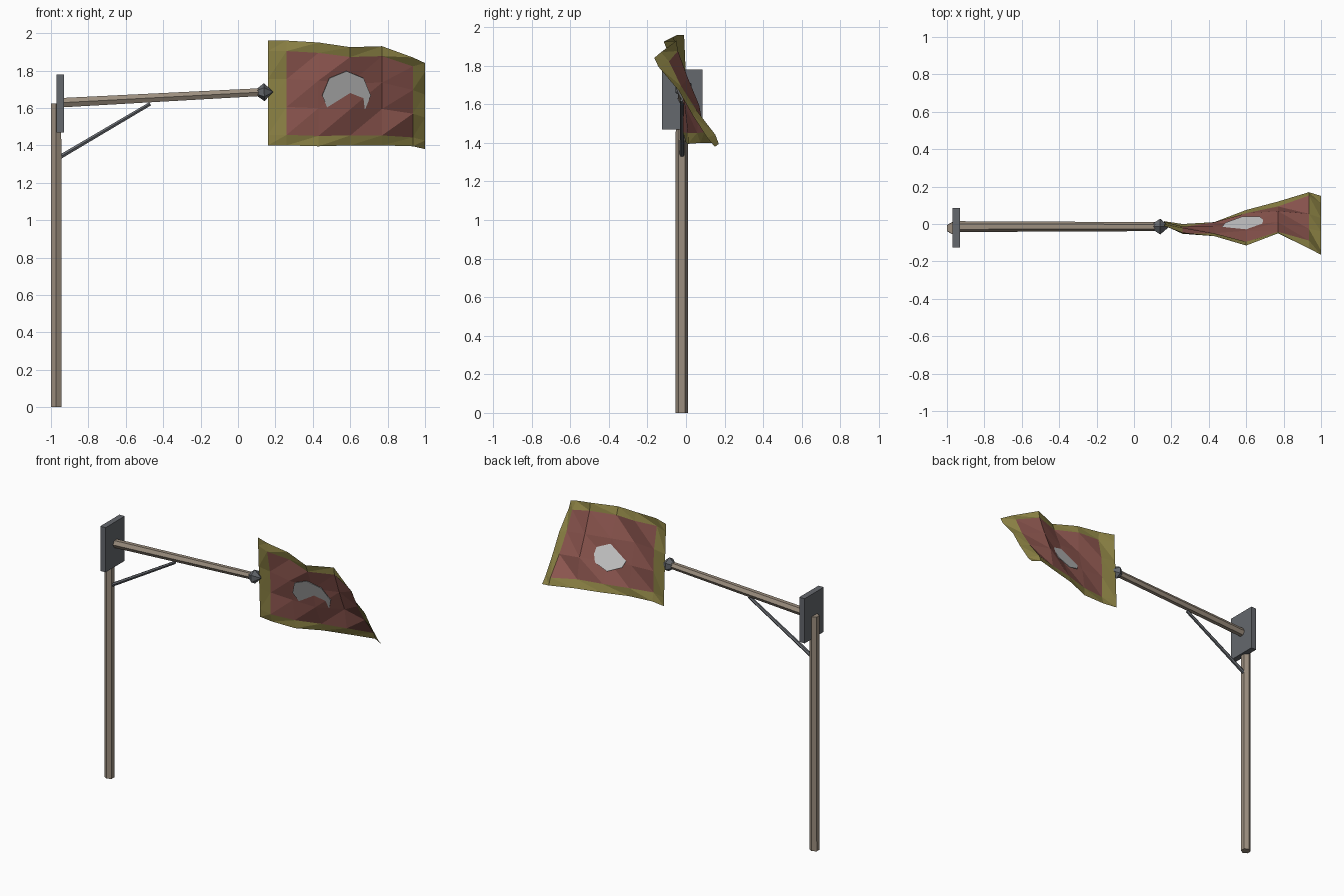
import bpy, bmesh
from math import pi, sin, cos
from mathutils import Vector

if "Cube" in bpy.data.objects:
    bpy.data.objects.remove(bpy.data.objects["Cube"])


def material(name, rgb):
    m = bpy.data.materials.new(name)
    m.diffuse_color = (*rgb, 1)
    m.use_nodes = True
    m.node_tree.nodes["Principled BSDF"].inputs["Base Color"].default_value = m.diffuse_color
    return m


WOOD = material("weathered wood", (0.33, 0.27, 0.21))
IRON = material("dark iron", (0.13, 0.14, 0.155))
RED = material("faded red", (0.27, 0.095, 0.08))
OLIVE = material("olive trim", (0.27, 0.23, 0.06))


def finish(name, bm, mat=None):
    me = bpy.data.meshes.new(name)
    bm.to_mesh(me)
    bm.free()
    ob = bpy.data.objects.new(name, me)
    bpy.context.collection.objects.link(ob)
    if mat:
        me.materials.append(mat)
    return ob


def turned(name, a, b, profile, mat, sides=6, phase=0.0):
    """Faceted solid along a-b; profile holds (fraction, radius)."""
    a, b = Vector(a), Vector(b)
    side = Vector((0, 1, 0))
    up = (b - a).normalized().cross(side)
    bm = bmesh.new()
    rings = []
    for t, r in profile:
        c = a.lerp(b, t)
        rings.append([bm.verts.new(c + r * (cos(k) * side + sin(k) * up))
                      for k in (phase + 2 * pi * i / sides for i in range(sides))])
    for p, q in zip(rings, rings[1:]):
        for i in range(sides):
            j = (i + 1) % sides
            bm.faces.new((p[i], p[j], q[j], q[i]))
    bm.faces.new(rings[0])
    bm.faces.new(rings[-1])
    bmesh.ops.remove_doubles(bm, verts=bm.verts, dist=1e-5)
    bmesh.ops.recalc_face_normals(bm, faces=bm.faces)
    return finish(name, bm, mat)


# Timber post, arm, brace and arm tip
turned("post", (-0.972, -0.022, 0), (-0.972, -0.022, 1.625),
       [(0, 0.0325), (1, 0.031)], WOOD)
turned("arm", (-0.965, -0.014, 1.627), (0.13, -0.014, 1.685),
       [(0, 0.029), (1, 0.024)], WOOD)
turned("brace", (-0.965, -0.02, 1.33), (-0.47, -0.02, 1.622),
       [(0, 0.013), (1, 0.011)], IRON)
turned("arm_tip", (0.1, -0.014, 1.683), (0.187, -0.014, 1.686),
       [(0, 0.018), (0.46, 0.048), (1, 0.002)], IRON, phase=pi / 2)

# Mounting plate
bm = bmesh.new()
bmesh.ops.create_cube(bm, size=1)
bmesh.ops.scale(bm, vec=(0.04, 0.21, 0.31), verts=bm.verts)
bmesh.ops.translate(bm, vec=(-0.95, -0.02, 1.625), verts=bm.verts)
finish("mounting_plate", bm, IRON)

# Cloth columns: x, bottom y, bottom z, top y, top z
COLS = [(0.16, 0.015, 1.40, -0.01, 1.96),
        (0.26, 0.0, 1.40, -0.045, 1.96),
        (0.43, 0.01, 1.395, -0.065, 1.95),
        (0.60, 0.075, 1.40, -0.115, 1.925),
        (0.77, 0.12, 1.40, -0.05, 1.93),
        (0.935, 0.17, 1.395, -0.13, 1.87),
        (1.0, 0.15, 1.38, -0.165, 1.84)]
ROWS = [0, 0.1, 0.367, 0.633, 0.9, 1]


def cloth(name, mat, is_field):
    bm = bmesh.new()
    grid = []
    for c, (x, y0, z0, y1, z1) in enumerate(COLS):
        grid.append([bm.verts.new((x, y0 + (y1 - y0) * t
                                   + (0.012 * sin(2.4 * c + 2.1 * r) if 0 < r < 5 and c > 0 else 0),
                                   z0 + (z1 - z0) * t))
                     for r, t in enumerate(ROWS)])
    for c in range(len(COLS) - 1):
        for r in range(len(ROWS) - 1):
            if (0 < c < 5 and 0 < r < 4) == is_field:
                a, b = grid[c][r], grid[c + 1][r]
                d, e = grid[c + 1][r + 1], grid[c][r + 1]
                bm.faces.new((a, b, d))
                bm.faces.new((a, d, e))
    bmesh.ops.delete(bm, geom=[v for v in bm.verts if not v.link_faces], context='VERTS')
    return finish(name, bm, mat)


cloth("flag_field", RED, True)
cloth("flag_border", OLIVE, False)

# Plain tilted disc that breaks through the cloth on both sides
bm = bmesh.new()
bmesh.ops.create_circle(bm, cap_ends=True, segments=8, radius=0.13)
for v in bm.verts:
    dx, dz = v.co.x, v.co.y
    v.co = (0.58 + dx, -0.02 + 0.18 * dx - 0.45 * dz, 1.667 + dz)
disc = finish("flag_disc", bm)
mod = disc.modifiers.new("thickness", 'SOLIDIFY')
mod.thickness = 0.004
mod.offset = 0
